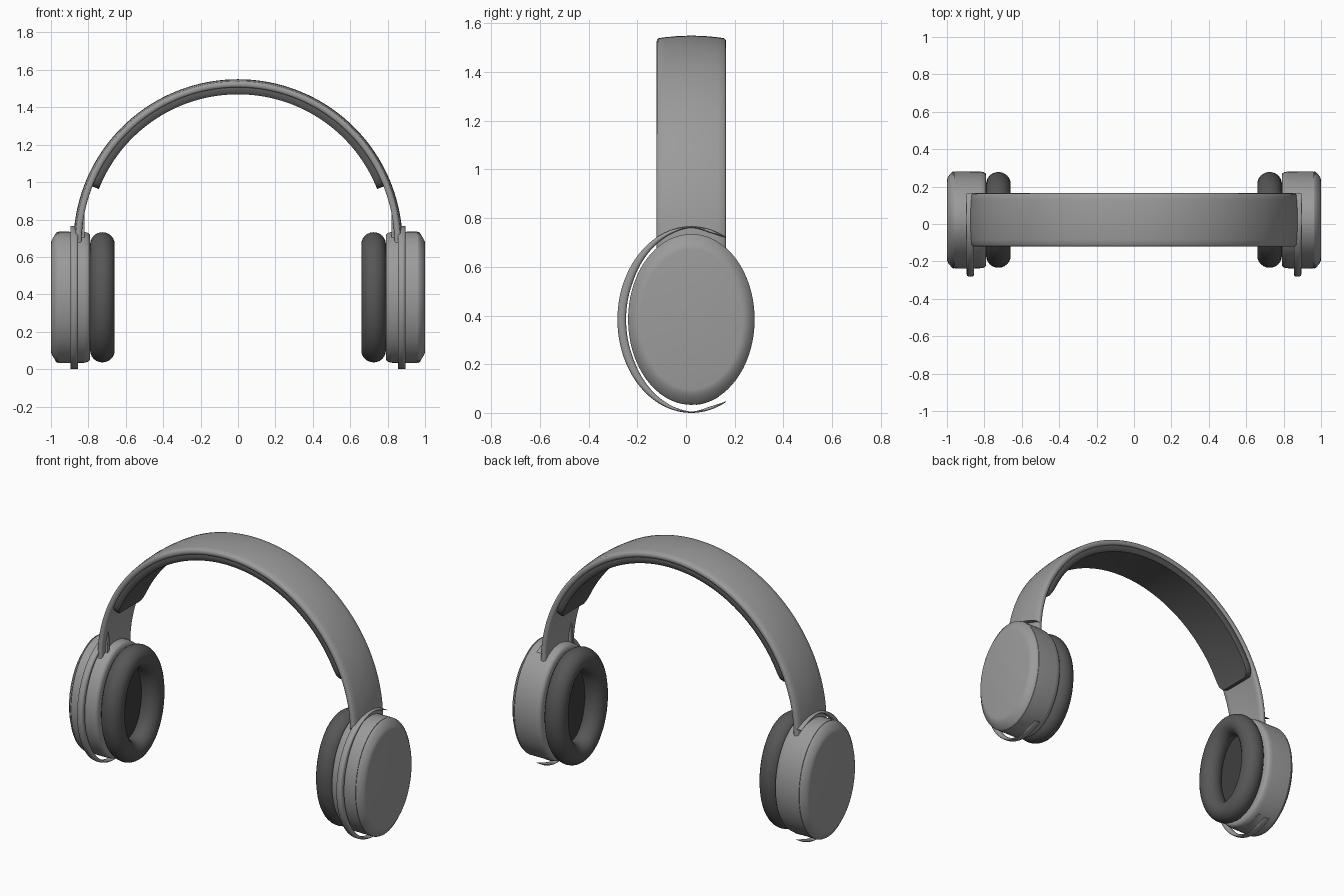
import bpy, bmesh, math
from math import sin, cos, pi, radians, sqrt

if "Cube" in bpy.data.objects:
    bpy.data.objects.remove(bpy.data.objects["Cube"])

CY, CZ = 0.022, 0.384          # centre of the ear cups


def shade(name, v):
    m = bpy.data.materials.new(name)
    m.diffuse_color = (v, v, v, 1)
    m.use_nodes = True
    m.node_tree.nodes["Principled BSDF"].inputs["Base Color"].default_value = m.diffuse_color
    return m


body = shade("body_grey", 0.33)
dark = shade("dark_padding", 0.095)
mesh_dark = shade("speaker_cloth", 0.05)


def skin(name, rings, closed=False, side=1, mat=body, angle=35):
    """Bridge a list of equal-length point rings into a smooth object."""
    bm = bmesh.new()
    vs = [[bm.verts.new((side * x, y, z)) for x, y, z in r] for r in rings]
    n, m = len(rings), len(rings[0])
    for i in range(n if closed else n - 1):
        a, b = vs[i], vs[(i + 1) % n]
        for j in range(m):
            k = (j + 1) % m
            bm.faces.new((a[j], a[k], b[k], b[j]))
    if not closed:
        bm.faces.new(vs[0])
        bm.faces.new(vs[-1])
    bmesh.ops.recalc_face_normals(bm, faces=bm.faces)
    me = bpy.data.meshes.new(name)
    bm.to_mesh(me)
    bm.free()
    ob = bpy.data.objects.new(name, me)
    bpy.context.collection.objects.link(ob)
    me.materials.append(mat)
    bpy.context.view_layer.objects.active = ob
    ob.select_set(True)
    bpy.ops.object.shade_smooth_by_angle(angle=radians(angle))
    ob.select_set(False)
    return ob


def oval(x, ry, rz, n=72):
    return [(x, CY + ry * cos(2 * pi * i / n), CZ + rz * sin(2 * pi * i / n)) for i in range(n)]


def arch(name, section, a0, a1, n=80, mat=body, corner=0.0):
    """Sweep a (radius, y) section round the head arc; corner rounds off the ends."""
    rings = []
    for i in range(n + 1):
        a = radians(a0 + (a1 - a0) * i / n)
        e = max(0, 1 - min(i, n - i) / 3)
        k = 1 - corner * (1 - sqrt(1 - e * e))
        rings.append([(r * cos(a), CY + y * k, 0.67 + r * sin(a)) for r, y in section])
    return skin(name, rings, mat=mat, angle=55)


def strip(r_out, r_in, half, crown):
    """Crowned strip with rounded edges."""
    h = (r_out - r_in) / 2
    ys = [-0.94, -0.75, -0.4, 0, 0.4, 0.75, 0.94]
    top = [(r_out - crown * y * y, y * half) for y in ys]
    bot = [(r_in - crown * 0.5 * y * y, y * half) for y in reversed(ys)]
    mid = (top[-1][0] + bot[0][0]) / 2
    edge = [(mid + h * 0.55, 0.985 * half), (mid, half), (mid - h * 0.55, 0.985 * half)]
    return top + edge + bot + [(r, -y) for r, y in reversed(edge)]


# Headband and its inner pad
arch("headband", strip(0.88, 0.842, 0.143, 0.012), 0, 180)
arch("headband_pad", strip(0.85, 0.802, 0.136, 0.006), 21.5, 158.5, mat=dark, corner=0.22)

for side, tag in ((1, "right"), (-1, "left")):
    # Cup shell with a chamfered outer plate and a fine seam
    shell = [(0.79, 0.235, 0.32), (0.793, 0.249, 0.338), (0.805, 0.256, 0.346),
             (0.825, 0.259, 0.350), (0.9595, 0.26, 0.351), (0.960, 0.257, 0.348),
             (0.962, 0.257, 0.348), (0.9625, 0.26, 0.351), (0.972, 0.257, 0.346),
             (0.992, 0.234, 0.312), (0.998, 0.222, 0.30), (1.0, 0.21, 0.288)]
    skin("cup_shell_" + tag, [oval(*p) for p in shell], side=side, angle=50)

    # Ear cushion and the cloth inside it
    tube = [(0.725 + 0.066 * cos(t), 0.191 + 0.065 * sin(t), 0.283 + 0.065 * sin(t))
            for t in (2 * pi * i / 24 for i in range(24))]
    skin("ear_cushion_" + tag, [oval(*p) for p in tube], closed=True, side=side, mat=dark)
    skin("speaker_cover_" + tag, [oval(0.765, 0.18, 0.27), oval(0.795, 0.18, 0.27)],
         side=side, mat=mesh_dark)

    # Yoke: open oval hoop round the front of the cup, thinning above and below
    rings = []
    n = 72
    for i in range(n + 1):
        a = radians(62 + 236 * i / n)
        py, pz = CY + 0.304 * cos(a), 0.383 + 0.383 * sin(a)
        ny, nz = cos(a) / 0.304, sin(a) / 0.383
        l = sqrt(ny * ny + nz * nz)
        th = 0.005 + 0.031 * min(1, abs(cos(a)) * 1.1)
        th *= min(1, 0.15 + min(i, n - i) / 5)
        ring = []
        for j in range(16):
            t = 2 * pi * (j + 0.5) / 16
            u = math.copysign(abs(cos(t)) ** 0.7, cos(t))
            v = 0.5 + 0.5 * math.copysign(abs(sin(t)) ** 0.7, sin(t))
            ring.append((0.875 + 0.02 * u, py - ny / l * th * v, pz - nz / l * th * v))
        rings.append(ring)
    skin("yoke_" + tag, rings, side=side, angle=50)

    # Slim tapered peg joining band and cup on the inside
    peg = []
    for z, w in ((0.69, 0.010), (0.79, 0.008), (0.83, 0.003)):
        y = CY - 0.095
        peg.append([(0.822, y - w, z), (0.85, y - w, z), (0.85, y + w, z), (0.822, y + w, z)])
    skin("slider_peg_" + tag, peg, side=side)

    # Small control key under the cup
    key = []
    for i in range(9):
        a = radians(-86 + 22 * i / 8)
        ring = []
        for x, k in ((0.832, 0.98), (0.85, 0.98), (0.85, 1.006), (0.832, 1.006)):
            ring.append((x, CY + 0.26 * k * cos(a), CZ + 0.35 * k * sin(a)))
        key.append(ring)
    skin("control_key_" + tag, key, side=side)
